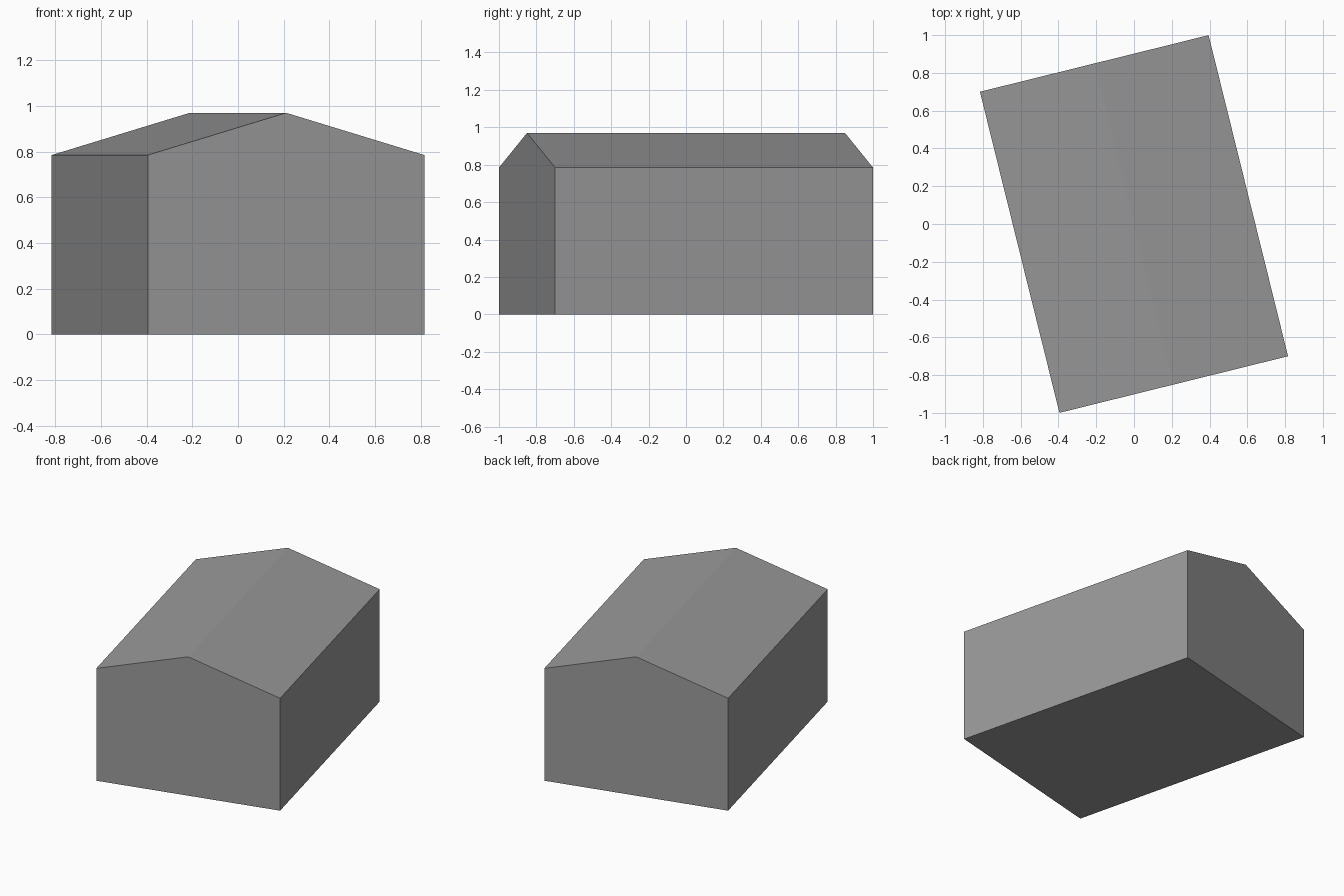
import bpy
import bmesh
from math import radians
from mathutils import Matrix

cube = bpy.data.objects.get("Cube")
if cube:
    bpy.data.objects.remove(cube, do_unlink=True)

WIDTH, LENGTH = 1.247, 1.751
EAVES, RIDGE = 0.785, 0.97
TURN = radians(13.9)

# Plain grey material
grey = bpy.data.materials.new("plain grey")
grey.use_nodes = True
colour = (0.32, 0.32, 0.32, 1)
grey.diffuse_color = colour
grey.node_tree.nodes["Principled BSDF"].inputs["Base Color"].default_value = colour

# Gabled end profile, extruded along the ridge
w = WIDTH / 2
profile = [(-w, 0), (w, 0), (w, EAVES), (0, RIDGE), (-w, EAVES)]
bm = bmesh.new()
gable = bm.faces.new([bm.verts.new((x, -LENGTH / 2, z)) for x, z in profile])
extruded = bmesh.ops.extrude_face_region(bm, geom=[gable], use_keep_orig=True)
back = [g for g in extruded["geom"] if isinstance(g, bmesh.types.BMVert)]
bmesh.ops.translate(bm, verts=back, vec=(0, LENGTH, 0))
bmesh.ops.recalc_face_normals(bm, faces=bm.faces)

# Turn the building on its plot
bmesh.ops.rotate(bm, verts=bm.verts, cent=(0, 0, 0), matrix=Matrix.Rotation(TURN, 3, "Z"))

mesh = bpy.data.meshes.new("gabled_building")
bm.to_mesh(mesh)
bm.free()
mesh.materials.append(grey)
building = bpy.data.objects.new("gabled_building", mesh)
bpy.context.collection.objects.link(building)
